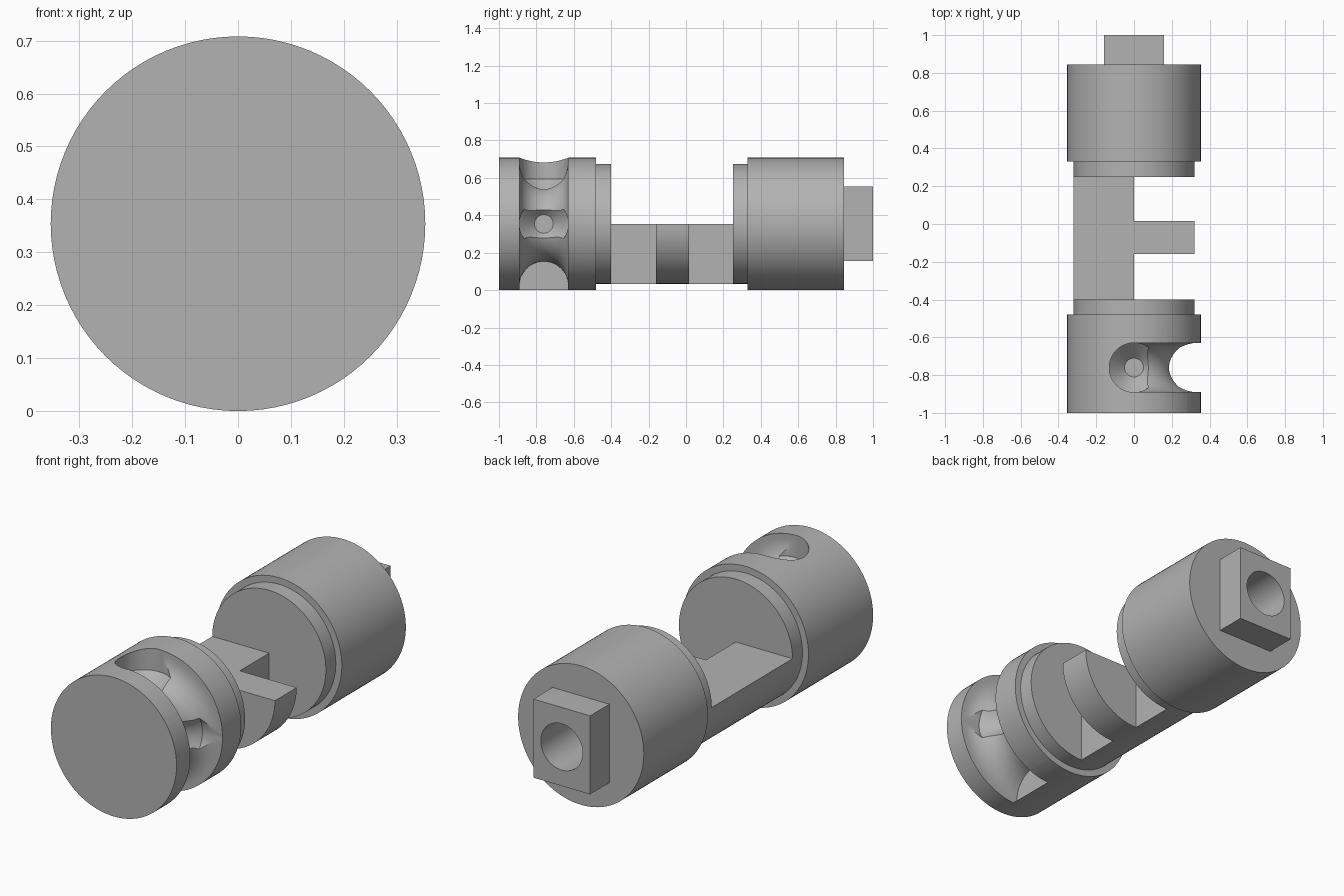
import bpy, bmesh
from math import sin, cos, pi
from mathutils import Matrix, Vector

if "Cube" in bpy.data.objects:
    bpy.data.objects.remove(bpy.data.objects["Cube"])

R = 0.354          # outer radius, also the height of the axis
NECK = 0.32        # radius of the stepped shoulders
HOLE = 0.13        # port and channel radius
PORT_Y = -0.76
SEG = 96

grey = bpy.data.materials.new("plain grey")
grey.use_nodes = True
grey.diffuse_color = (0.45, 0.45, 0.45, 1)
grey.node_tree.nodes["Principled BSDF"].inputs["Base Color"].default_value = grey.diffuse_color


def loft(name, rings):
    """Closed solid skinned through a row of equal rings."""
    bm = bmesh.new()
    loops = [[bm.verts.new(p) for p in ring] for ring in rings]
    for a, b in zip(loops, loops[1:]):
        for i in range(len(a)):
            j = (i + 1) % len(a)
            bm.faces.new((a[i], a[j], b[j], b[i]))
    bm.faces.new(loops[0])
    bm.faces.new(loops[-1])
    bmesh.ops.recalc_face_normals(bm, faces=bm.faces)
    mesh = bpy.data.meshes.new(name)
    bm.to_mesh(mesh)
    bm.free()
    mesh.materials.append(grey)
    obj = bpy.data.objects.new(name, mesh)
    bpy.context.collection.objects.link(obj)
    return obj


def turned(name, profile, matrix, seg=SEG):
    """Round part from (radius, distance along axis) pairs."""
    return loft(name, [[matrix @ Vector((r * cos(2 * pi * i / seg), r * sin(2 * pi * i / seg), d))
                        for i in range(seg)] for r, d in profile])


def quarter(name, start, y0, y1, steps=24):
    """Quarter-round bar; start is the angle of its first edge."""
    arc = [start + pi / 2 * i / steps for i in range(steps + 1)]
    outline = [(0, R)] + [(NECK * cos(a), R + NECK * sin(a)) for a in arc]
    return loft(name, [[(x, y, z) for x, z in outline] for y in (y0, y1)])


def cut(obj, cutter):
    mod = obj.modifiers.new("cut", 'BOOLEAN')
    mod.operation, mod.solver, mod.object = 'DIFFERENCE', 'EXACT', cutter
    bpy.context.view_layer.objects.active = obj
    bpy.ops.object.modifier_apply(modifier=mod.name)


along_y = Matrix.Translation((0, 0, R)) @ Matrix.Rotation(-pi / 2, 4, 'X')

# Turned end pieces
front_head = turned("front_head", [(R, -1), (R, -0.48), (NECK, -0.48), (NECK, -0.40)], along_y)
back_body = turned("back_body", [(NECK, 0.25), (NECK, 0.33), (R, 0.33), (R, 0.845)], along_y)

# Quarter-round bridge with a cross tab
bridge = quarter("bridge", pi, -0.40, 0.25)
cross_tab = quarter("cross_tab", 1.5 * pi, -0.16, 0.015)

# Rectangular lug on the back
lug = loft("lug", [[(-0.16, y, 0.155), (0.16, y, 0.155), (0.16, y, 0.555), (-0.16, y, 0.555)]
                   for y in (0.845, 1)])

# Blind bore through the lug into the body
bore = turned("bore_cutter", [(0.118, 0.5), (0.118, 1.1)], along_y, 64)
cutters = [bore]
cut(lug, bore)
cut(back_body, bore)

# Round-bottomed channel halfway round the front head
depth = 0.33
section = [(0.45, HOLE)]
section += [(depth - HOLE * sin(pi * i / 24), HOLE * cos(pi * i / 24)) for i in range(25)]
section += [(0.45, -HOLE)]
channel = loft("channel_cutter", [[(r * sin(a), PORT_Y + y, R + r * cos(a)) for r, y in section]
                                  for a in [pi * k / 48 for k in range(49)]])
cutters.append(channel)
cut(front_head, channel)

# Three countersunk ports: top, side and bottom
for angle in (0, pi / 2, pi):
    place = Matrix.Translation((0, PORT_Y, R)) @ Matrix.Rotation(angle, 4, 'Y')
    port = turned("port_cutter", [(0.05, 0.16), (HOLE + 0.001, 0.24), (HOLE + 0.001, 0.45)], place, 64)
    cutters.append(port)
    cut(front_head, port)

for c in cutters:
    bpy.data.objects.remove(c)

# Smooth round walls, crisp edges
bpy.ops.object.select_all(action='DESELECT')
for obj in (front_head, back_body, bridge, cross_tab, lug):
    obj.select_set(True)
bpy.context.view_layer.objects.active = front_head
bpy.ops.object.shade_smooth_by_angle(angle=pi / 6)
